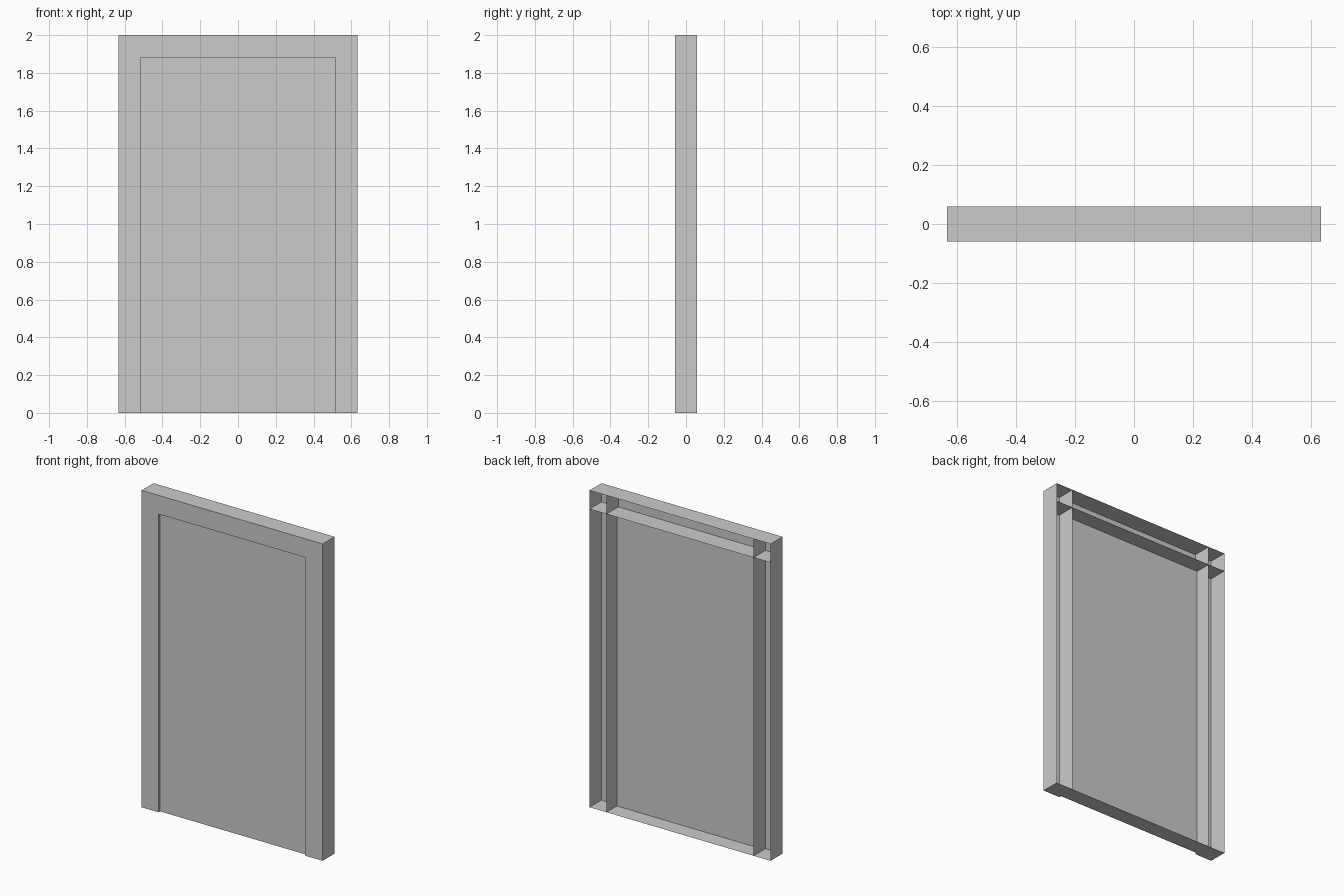
import bpy

if "Cube" in bpy.data.objects:
    bpy.data.objects.remove(bpy.data.objects["Cube"])

W, H, D = 0.632, 2.0, 0.059     # half width, height, half depth
T = 0.118                       # frame border width
X, Z = W - T, H - T             # opening edge positions
P = -D + 0.015                  # recessed door face


def sheet(name, quads):
    """Flat sheets, each given by opposite corners lo/hi and a normal sign."""
    verts, faces = [], []
    for lo, hi, sign in quads:
        flat = next(i for i in range(3) if abs(lo[i] - hi[i]) < 1e-9)
        u, v = (flat + 1) % 3, (flat + 2) % 3
        n = len(verts)
        for a, b in ((lo, lo), (hi, lo), (hi, hi), (lo, hi)):
            c = list(lo)
            c[u], c[v] = a[u], b[v]
            verts.append(c)
        faces.append([n, n + 1, n + 2, n + 3] if sign > 0 else [n + 3, n + 2, n + 1, n])
    mesh = bpy.data.meshes.new(name)
    mesh.from_pydata(verts, [], faces)
    ob = bpy.data.objects.new(name, mesh)
    bpy.context.collection.objects.link(ob)
    return ob


# Side posts: outer wall, inner divider, front face and foot
for side, s in (("left", -1), ("right", 1)):
    a, b = sorted((s * X, s * W))
    sheet(side + "_post", [
        ((s * W, -D, 0), (s * W, D, H), s),
        ((s * X, -D, 0), (s * X, D, H), -s),
        ((a, -D, 0), (b, -D, H), -1),
        ((a, -D, 0), (b, D, 0), -1),
    ])

# Header: top, full-width shelf and front face
sheet("header", [
    ((-W, -D, H), (W, D, H), 1),
    ((-W, -D, Z), (W, D, Z), -1),
    ((-X, -D, Z), (X, -D, H), -1),
])

# Recessed door panel with open back, and the sill behind it
sheet("door_panel", [((-X, P, 0), (X, P, Z), -1)])
sheet("sill", [((-X, P, 0), (X, D, 0), -1)])
